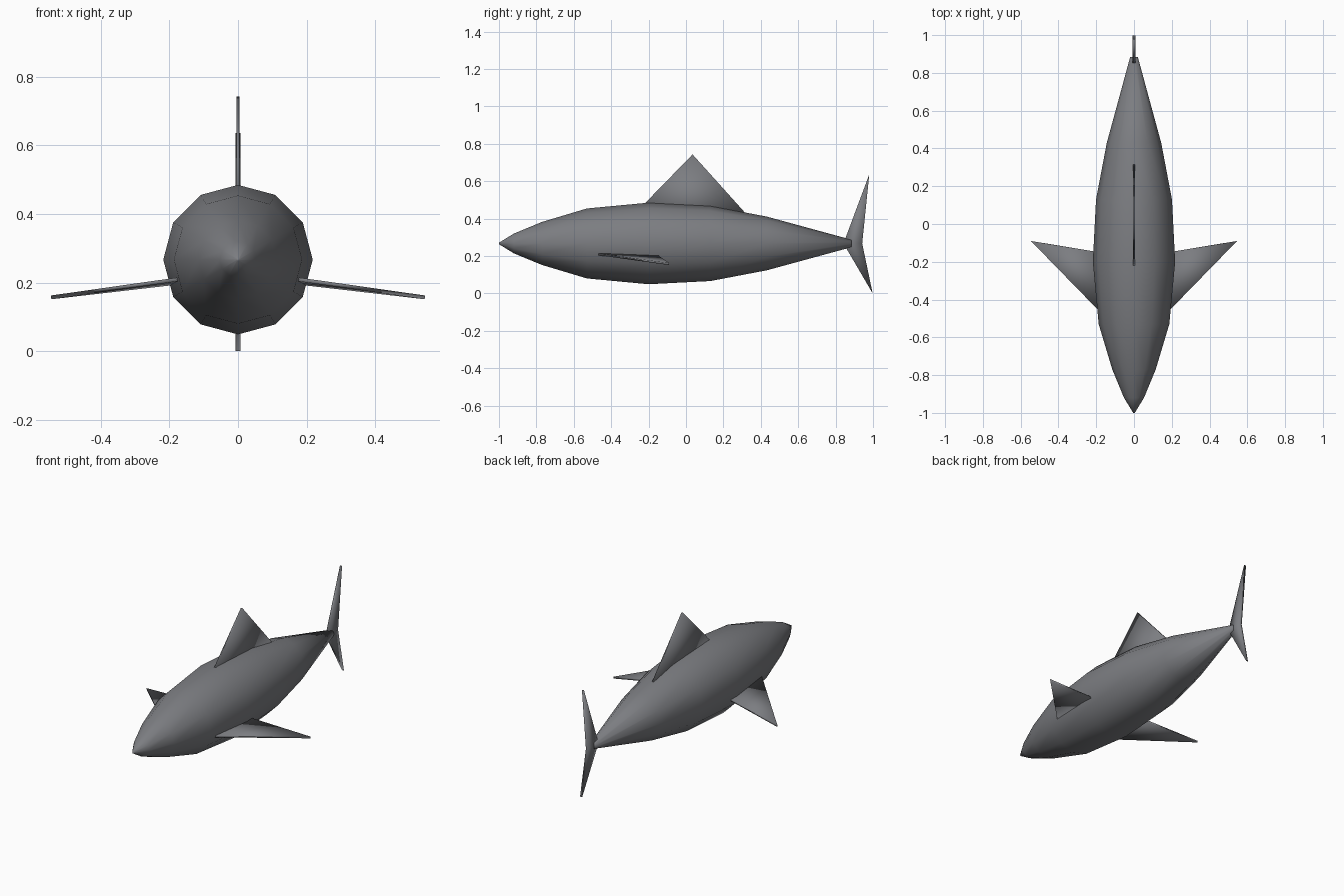
import bpy, bmesh, math
from mathutils import Vector

if "Cube" in bpy.data.objects:
    bpy.data.objects.remove(bpy.data.objects["Cube"])

skin = bpy.data.materials.new("slate_grey")
skin.diffuse_color = (0.20, 0.205, 0.22, 1)
skin.use_nodes = True
skin.node_tree.nodes["Principled BSDF"].inputs["Base Color"].default_value = skin.diffuse_color
AXIS_Z = 0.267


def finish(name, bm):
    bmesh.ops.recalc_face_normals(bm, faces=bm.faces)
    for f in bm.faces:
        f.smooth = True
    mesh = bpy.data.meshes.new(name)
    bm.to_mesh(mesh)
    bm.free()
    mesh.materials.append(skin)
    obj = bpy.data.objects.new(name, mesh)
    bpy.context.collection.objects.link(obj)
    return obj


def lathe(name, stations, sides=12):
    """Closed tube along y from (y, radius) stations."""
    bm = bmesh.new()
    rings = []
    for y, r in stations:
        rings.append([bm.verts.new((r * math.cos(math.tau * i / sides), y,
                                    AXIS_Z + r * math.sin(math.tau * i / sides)))
                      for i in range(sides)])
    for a, b in zip(rings, rings[1:]):
        for i in range(sides):
            j = (i + 1) % sides
            bm.faces.new((a[i], a[j], b[j], b[i]))
    bm.faces.new(rings[0])
    bm.faces.new(rings[-1])
    return finish(name, bm)


def plate(name, outline, direction, thickness):
    """Thin slab: outline spread to both sides along a direction."""
    bm = bmesh.new()
    off = Vector(direction).normalized() * thickness / 2
    a = [bm.verts.new(Vector(p) + off) for p in outline]
    b = [bm.verts.new(Vector(p) - off) for p in outline]
    n = len(outline)
    bm.faces.new(a)
    bm.faces.new(b[::-1])
    for i in range(n):
        j = (i + 1) % n
        bm.faces.new((a[i], b[i], b[j], a[j]))
    return finish(name, bm)


# Spindle body, nose to tail root
lathe("body", [(-1.0, 0.004), (-0.92, 0.053), (-0.77, 0.115), (-0.53, 0.187),
               (-0.2, 0.218), (0.13, 0.201), (0.43, 0.144), (0.885, 0.02)])

# Dorsal fin
plate("dorsal_fin", [(0, -0.27, 0.43), (0, 0.035, 0.743), (0, 0.335, 0.41)],
      (1, 0, 0), 0.01)

# Tail fin with a notched trailing edge
plate("tail_fin", [(0, 0.842, 0.267), (0, 0.98, 0.637), (0, 0.942, 0.267), (0, 0.998, 0.0)],
      (1, 0, 0), 0.014)

# Pectoral fins, drooping and swept back
for side, label in ((1, "right"), (-1, "left")):
    plate("pectoral_fin_" + label,
          [(side * 0.165, -0.48, 0.211), (side * 0.545, -0.09, 0.157),
           (side * 0.165, -0.153, 0.201)],
          (side * 0.13, 0, 1), 0.011)
